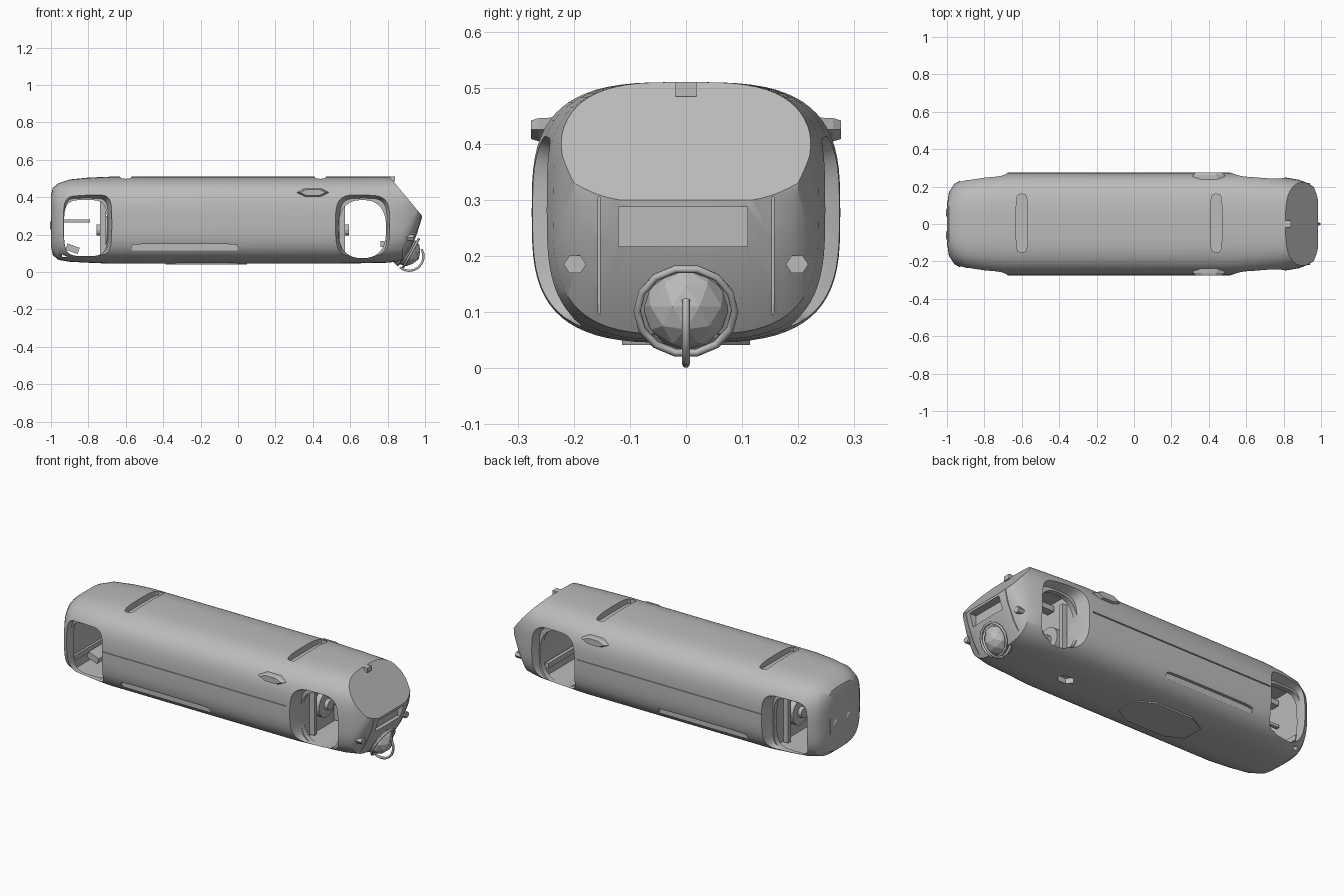
import bpy, bmesh, math
from mathutils import Vector, Matrix

old = bpy.data.objects.get("Cube")
if old:
    bpy.data.objects.remove(old, do_unlink=True)

grey = bpy.data.materials.new("hull grey")
grey.use_nodes = True
GREY = (0.5, 0.5, 0.5, 1)
grey.diffuse_color = GREY
grey.node_tree.nodes["Principled BSDF"].inputs["Base Color"].default_value = GREY


def make(name, bm):
    bmesh.ops.recalc_face_normals(bm, faces=bm.faces[:])
    mesh = bpy.data.meshes.new(name)
    bm.to_mesh(mesh)
    bm.free()
    mesh.materials.append(grey)
    ob = bpy.data.objects.new(name, mesh)
    bpy.context.collection.objects.link(ob)
    return ob


def oval(rx, ry, power, count, turn=0.0):
    """Superellipse outline: power 2 is round, higher is squarer."""
    pts = []
    for i in range(count):
        a = 2 * math.pi * (i + turn) / count
        c, s = math.cos(a), math.sin(a)
        pts.append((math.copysign(abs(c) ** (2 / power), c) * rx,
                    math.copysign(abs(s) ** (2 / power), s) * ry))
    return pts


def loft(name, rings):
    bm = bmesh.new()
    loops = [[bm.verts.new(p) for p in ring] for ring in rings]
    n = len(loops[0])
    for a, b in zip(loops, loops[1:]):
        for i in range(n):
            j = (i + 1) % n
            bm.faces.new((a[i], a[j], b[j], b[i]))
    bm.faces.new(loops[0])
    bm.faces.new(loops[-1])
    return make(name, bm)


def prism(name, axis, centre, size, sections, power=2, count=32, turn=0.0):
    """Extrude an oval along an axis; sections are (position, scale)."""
    place = {"x": lambda u, v, t: (t, u, v),
             "y": lambda u, v, t: (u, t, v),
             "z": lambda u, v, t: (u, v, t)}[axis]
    rings = []
    for t, k in sections:
        rings.append([place(centre[0] + u * k, centre[1] + v * k, t)
                      for u, v in oval(*size, power, count, turn)])
    return loft(name, rings)


def box(name, centre, size, tilt=0.0):
    bm = bmesh.new()
    bmesh.ops.create_cube(bm, size=1, matrix=Matrix.Translation(centre)
                          @ Matrix.Rotation(tilt, 4, "Y") @ Matrix.Diagonal((*size, 1)))
    return make(name, bm)


def cut(target, cutter):
    cutter.hide_render = True
    mod = target.modifiers.new("cut", "BOOLEAN")
    mod.operation = "DIFFERENCE"
    mod.solver = "EXACT"
    mod.object = cutter
    bpy.context.view_layer.objects.active = target
    bpy.ops.object.modifier_apply(modifier=mod.name)
    bpy.data.objects.remove(cutter, do_unlink=True)


def smooth(ob, angle=30):
    bpy.ops.object.select_all(action="DESELECT")
    ob.select_set(True)
    bpy.context.view_layer.objects.active = ob
    bpy.ops.object.shade_smooth_by_angle(angle=math.radians(angle))


# Hull: (x, half width, bottom, top)
stations = [(-1, .1, .14, .41), (-.99, .17, .09, .45), (-.96, .215, .065, .475),
            (-.9, .248, .055, .495), (-.8, .264, .05, .505), (-.68, .275, .045, .51),
            (.5, .275, .045, .51), (.65, .265, .047, .51), (.8, .25, .05, .51),
            (.88, .237, .06, .51), (.92, .222, .12, .51), (.96, .2, .21, .51),
            (.985, .15, .28, .5)]
hull = loft("hull", [[(x, u, (lo + hi) / 2 + v) for u, v in oval(w, (hi - lo) / 2, 3.2, 72)]
                     for x, w, lo, hi in stations])

# Sloped flat window at the nose
bm = bmesh.new()
bm.from_mesh(hull.data)
bmesh.ops.bisect_plane(bm, geom=bm.verts[:] + bm.edges[:] + bm.faces[:],
                       plane_co=(.81, 0, .51), plane_no=(.21, 0, .175), clear_outer=True)
bmesh.ops.holes_fill(bm, edges=[e for e in bm.edges if e.is_boundary], sides=0)
bmesh.ops.recalc_face_normals(bm, faces=bm.faces[:])
bm.to_mesh(hull.data)
bm.free()

# Side openings: chamber, through hole and splayed frame
for x, z, rx, rz, power in ((-.815, .235, .115, .15, 4), (.665, .23, .127, .155, 2.5)):
    cut(hull, box("chamber", (x, 0, .265), (.25, .34, .37)))
    cut(hull, prism("hole", "y", (x, z), (rx, rz), [(-.4, 1), (.4, 1)], power, 40))
    for s in (-1, 1):
        cut(hull, prism("frame", "y", (x + .005, z + .01), (rx, rz),
                        [(s * .2, 1), (s * .285, 1.2), (s * .4, 1.2)], power + 1.5, 40))

# Grooves, seams and slots
for s in (-1, 1):
    cut(hull, box("seam", (-.085, s * .277, .3), (1.17, .016, .006)))
    cut(hull, prism("side_slot", "y", (-.285, .13), (.285, .02),
                    [(s * .244, 1), (s * .3, 1)], 6, 24))
    cut(hull, box("nose_seam", (.95, s * .155, .19), (.12, .004, .23)))
for x in (-.6, .44):
    cut(hull, prism("roof_slot", "z", (x, .005), (.03, .155), [(.475, 1), (.6, 1)], 5, 24))
for x in (-.53, .45):
    cut(hull, prism("belly_port", "z", (x, 0), (.05, .035), [(0, 1), (.075, 1)], 2, 6))
cut(hull, box("chin_recess", (.99, -.005, .252), (.1, .23, .07)))
smooth(hull)

# Belly hatch
prism("belly_hatch", "z", (-.17, 0), (.23, .12), [(.041, 1), (.05, 1)], 3, 8, .5)

# Side blisters and nose ports
for s, side in ((-1, "right"), (1, "left")):
    prism(side + "_blister", "y", (.4, .425), (.085, .024),
          [(s * .2, 1.1), (s * .262, 1), (s * .276, .8)], 2, 6)
    prism(side + "_nose_port", "x", (s * .198, .185), (.02, .018), [(.87, 1), (.94, 1)], 2, 6)

# Fittings inside the openings
for x, d, end in ((.558, 1, "front"), (-.722, -1, "rear")):
    prism(end + "_flange", "x", (0, .225), (.075, .075), [(x - d * .025, 1), (x + d * .012, 1)])
    prism(end + "_hub", "x", (0, .225), (.03, .03), [(x, 1), (x + d * .035, 1)], 2, 12)
    for y in (-.11, .11):
        box(end + "_rib", (x, y, .24), (.03, .025, .3))
    far = x + d * .215
    box(end + "_bulkhead_rail", (far, 0, .15), (.02, .33, .03))
    box(end + "_ceiling_rail", (x + d * .1, 0, .41), (.22, .05, .03))
box("rear_cross_bar", (-.86, .02, .272), (.14, .02, .016))
box("rear_bracket", (-.885, 0, .125), (.07, .12, .035), .35)

# Tail plate with fittings
prism("tail_plate", "x", (0, .25), (.12, .06), [(-.99, 1), (-1.0, .95)], 6, 16)
for y in (-.06, .06):
    prism("tail_fitting", "x", (y, .25), (.025, .025), [(-.99, 1), (-1.0, 1), (-1.004, .7)], 2, 8)

# Window camera
box("window_camera", (.825, 0, .497), (.03, .038, .026))

# Chin sensor: fairing, dome and guard hoops
bm = bmesh.new()
bmesh.ops.create_icosphere(bm, subdivisions=2, radius=.078,
                           matrix=Matrix.Translation((.9, 0, .11)))
dome = make("sensor_dome", bm)
aim = Vector((1, 0, -.55)).to_track_quat("Z", "Y").to_matrix().to_4x4()
fairing = prism("sensor_fairing", "z", (0, 0), (.098, .098),
                [(-.07, .8), (.0, 1), (.005, .86), (-.02, .8)], 2, 14)
fairing.data.transform(Matrix.Translation((.9, 0, .115)) @ aim)


def guard(name, pts, radius, cyclic):
    curve = bpy.data.curves.new(name, "CURVE")
    curve.dimensions = "3D"
    curve.bevel_depth = radius
    curve.bevel_resolution = 1
    line = curve.splines.new("POLY")
    line.points.add(len(pts) - 1)
    for p, co in zip(line.points, pts):
        p.co = (*co, 1)
    line.use_cyclic_u = cyclic
    curve.materials.append(grey)
    bpy.context.collection.objects.link(bpy.data.objects.new(name, curve))


ring = Matrix.Translation((.925, 0, .102)) @ aim
guard("guard_ring", [ring @ Vector((u, v, 0)) for u, v in oval(.087, .087, 2, 14)], .007, True)
arc = [math.radians(a) for a in range(-130, 31, 20)]
guard("guard_hoop", [(.915 + .077 * math.cos(a), 0, .084 + .077 * math.sin(a)) for a in arc],
      .007, False)
